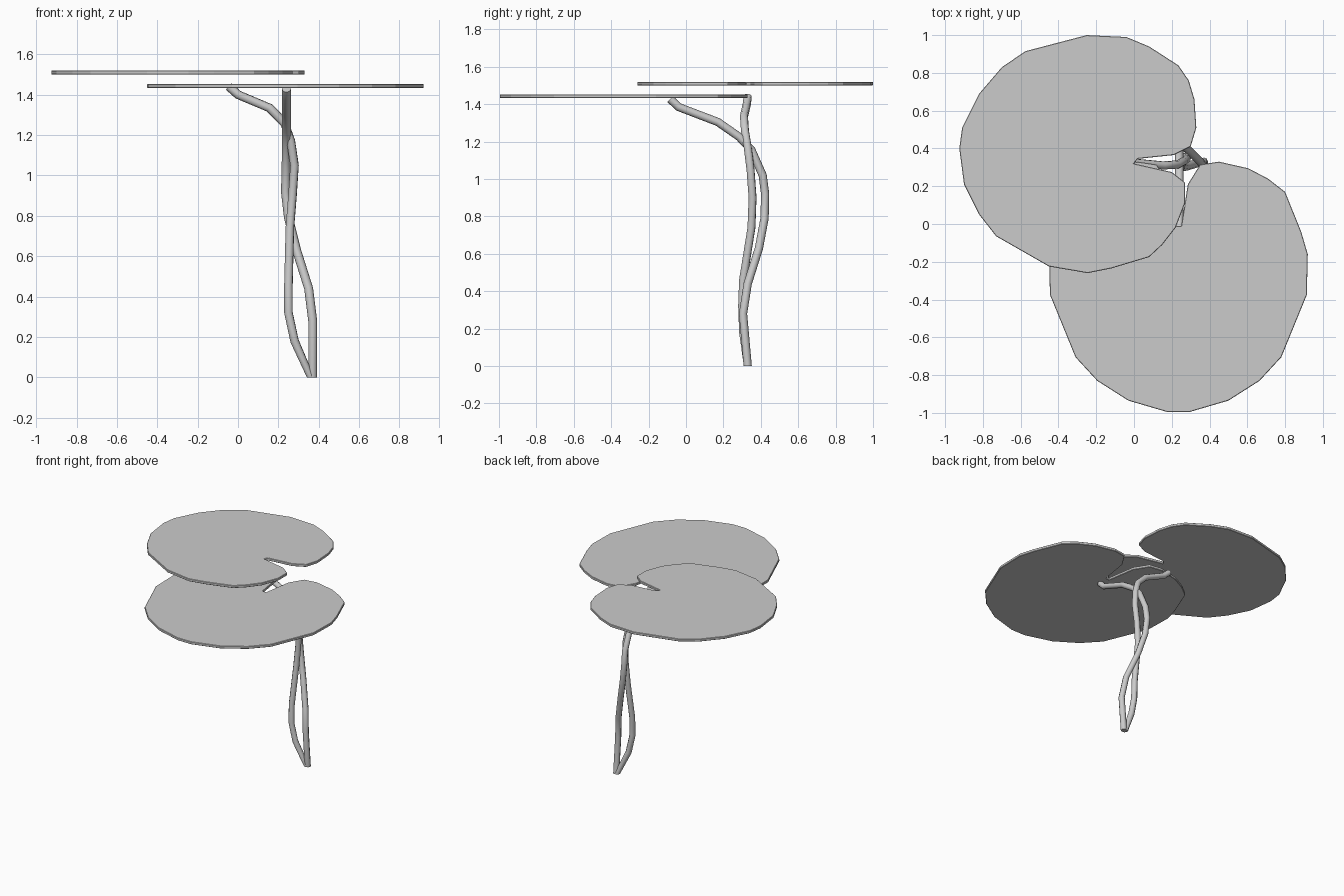
import bpy, bmesh

if "Cube" in bpy.data.objects:
    bpy.data.objects.remove(bpy.data.objects["Cube"])


def make_pad(name, outline, z, thick):
    """Thin notched leaf: a flat outline pulled up into a plate."""
    bm = bmesh.new()
    face = bm.faces.new([bm.verts.new((x, y, z)) for x, y in outline])
    ext = bmesh.ops.extrude_face_region(bm, geom=[face])
    top = [v for v in ext["geom"] if isinstance(v, bmesh.types.BMVert)]
    bmesh.ops.translate(bm, verts=top, vec=(0, 0, thick))
    bmesh.ops.recalc_face_normals(bm, faces=bm.faces)
    mesh = bpy.data.meshes.new(name)
    bm.to_mesh(mesh)
    bm.free()
    obj = bpy.data.objects.new(name, mesh)
    bpy.context.collection.objects.link(obj)
    bevel = obj.modifiers.new("soft_rim", "BEVEL")
    bevel.width = 0.003
    bevel.segments = 1
    return obj


def make_stem(name, path, radius=0.022):
    """Eight-sided tube along a bent path, cut flat on the ground."""
    curve = bpy.data.curves.new(name, "CURVE")
    curve.dimensions = "3D"
    curve.bevel_depth = radius
    curve.bevel_resolution = 2
    curve.use_fill_caps = True
    spline = curve.splines.new("POLY")
    spline.points.add(len(path) - 1)
    for p, co in zip(spline.points, path):
        p.co = (*co, 1)
    obj = bpy.data.objects.new(name, curve)
    bpy.context.collection.objects.link(obj)
    bpy.ops.object.select_all(action="DESELECT")
    obj.select_set(True)
    bpy.context.view_layer.objects.active = obj
    bpy.ops.object.convert(target="MESH")
    obj = bpy.context.object
    for v in obj.data.vertices:
        if v.co.z < 0.04:
            v.co.z = 0
    bpy.ops.object.shade_smooth_by_angle(angle=0.9)
    return obj


# Upper pad, notch opening to the right
upper = [(0.00, 0.32), (0.20, 0.275), (0.27, 0.22), (0.27, 0.11), (0.22, -0.02),
         (0.15, -0.11), (0.08, -0.175), (-0.12, -0.235), (-0.245, -0.26),
         (-0.45, -0.225), (-0.73, -0.065), (-0.82, 0.05), (-0.90, 0.21),
         (-0.925, 0.40), (-0.91, 0.51), (-0.82, 0.69), (-0.70, 0.83),
         (-0.575, 0.915), (-0.25, 1.00), (-0.04, 0.99), (0.08, 0.94),
         (0.235, 0.84), (0.29, 0.76), (0.32, 0.66), (0.33, 0.51),
         (0.30, 0.41), (0.21, 0.365), (0.02, 0.345)]
make_pad("upper_leaf_pad", upper, 1.50, 0.02)

# Lower pad, symmetric about x = 0.235 with the notch opening to the back
half = [(0.25, -0.01), (0.285, 0.21), (0.35, 0.315), (0.45, 0.33), (0.605, 0.295),
        (0.71, 0.24), (0.80, 0.17), (0.885, -0.04), (0.92, -0.16), (0.915, -0.375),
        (0.78, -0.705), (0.665, -0.83), (0.50, -0.935), (0.295, -0.995)]
lower = half + [(0.47 - x, y) for x, y in reversed(half)]
make_pad("lower_leaf_pad", lower, 1.433, 0.02)

# Two stems twisting around each other from one root
make_stem("upper_pad_stem", [
    (0.36, 0.33, 0), (0.28, 0.305, 0.18), (0.25, 0.30, 0.32), (0.25, 0.305, 0.46),
    (0.257, 0.35, 0.74), (0.27, 0.356, 0.90), (0.28, 0.345, 1.05),
    (0.262, 0.33, 1.17), (0.23, 0.315, 1.26), (0.155, 0.31, 1.335),
    (0.00, 0.325, 1.40), (-0.045, 0.33, 1.44)])
make_stem("lower_pad_stem", [
    (0.37, 0.33, 0), (0.37, 0.305, 0.28), (0.35, 0.33, 0.44), (0.29, 0.39, 0.63),
    (0.25, 0.42, 0.79), (0.235, 0.423, 0.92), (0.238, 0.41, 1.02),
    (0.24, 0.35, 1.155), (0.24, 0.285, 1.225), (0.24, 0.17, 1.305),
    (0.24, -0.04, 1.385), (0.24, -0.085, 1.428)])
